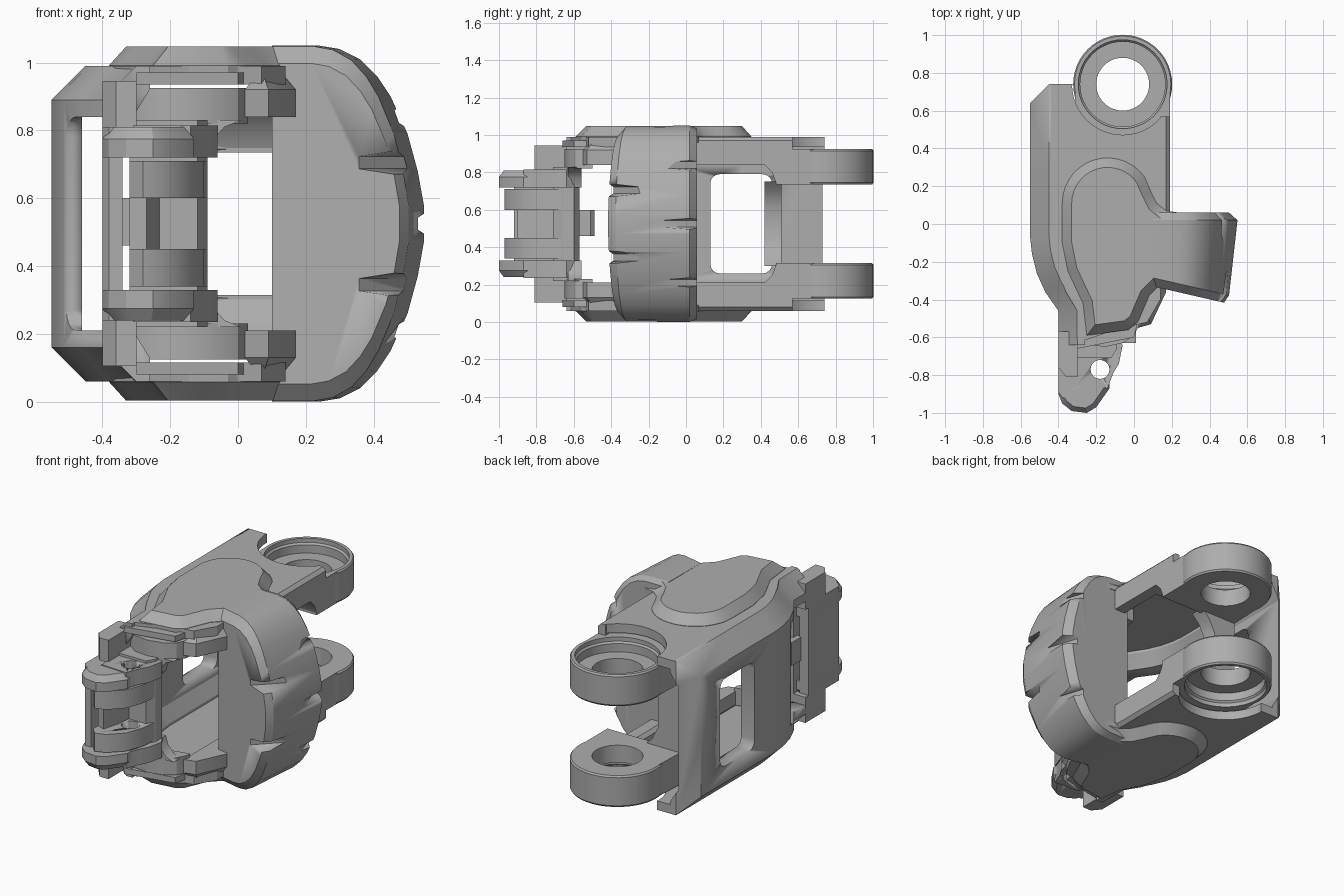
import bpy, bmesh
from math import cos, sin, radians
from mathutils import Vector, Matrix

if "Cube" in bpy.data.objects:
    bpy.data.objects.remove(bpy.data.objects["Cube"])

HEIGHT = 1.05
RING = (-0.06, 0.74)

grey = bpy.data.materials.new("machined grey")
grey.use_nodes = True
grey.diffuse_color = (0.42, 0.42, 0.42, 1)
grey.node_tree.nodes["Principled BSDF"].inputs["Base Color"].default_value = (0.42, 0.42, 0.42, 1)


def finish(bm, name, mirror=False, smooth=28):
    """Turn a bmesh into an object, optionally doubled about mid height."""
    bmesh.ops.recalc_face_normals(bm, faces=bm.faces)
    if mirror:
        copy = bmesh.ops.duplicate(bm, geom=bm.verts[:] + bm.edges[:] + bm.faces[:])["geom"]
        for v in [g for g in copy if isinstance(g, bmesh.types.BMVert)]:
            v.co.z = HEIGHT - v.co.z
        bmesh.ops.reverse_faces(bm, faces=[g for g in copy if isinstance(g, bmesh.types.BMFace)])
    mesh = bpy.data.meshes.new(name)
    bm.to_mesh(mesh)
    bm.free()
    mesh.materials.append(grey)
    ob = bpy.data.objects.new(name, mesh)
    bpy.context.collection.objects.link(ob)
    for o in bpy.context.selected_objects:
        o.select_set(False)
    ob.select_set(True)
    bpy.context.view_layer.objects.active = ob
    bpy.ops.object.shade_smooth_by_angle(angle=radians(smooth))
    return ob


PLACE = {"x": lambda a, b, c: (c, a, b), "y": lambda a, b, c: (a, c, b), "z": lambda a, b, c: (a, b, c)}


def prism(name, pts, lo, hi, axis="z", mirror=True, inset=None):
    """Extrude an outline; inset=(width, rise) adds a sloping rim on top."""
    bm = bmesh.new()
    low = [bm.verts.new(PLACE[axis](a, b, lo)) for a, b in pts]
    high = [bm.verts.new(PLACE[axis](a, b, hi)) for a, b in pts]
    bm.faces.new(low)
    top = bm.faces.new(high)
    for i in range(len(pts)):
        j = (i + 1) % len(pts)
        bm.faces.new((low[i], low[j], high[j], high[i]))
    bmesh.ops.recalc_face_normals(bm, faces=bm.faces)
    if inset:
        bmesh.ops.inset_region(bm, faces=[top], thickness=inset[0], use_even_offset=True)
        for v in top.verts:
            v.co.z += inset[1]
    return finish(bm, name, mirror)


def loft(name, sections, smooth=28):
    """Skin closed loops of equal length and cap both ends."""
    bm = bmesh.new()
    loops = [[bm.verts.new(p) for p in s] for s in sections]
    n = len(loops[0])
    for a, b in zip(loops, loops[1:]):
        for i in range(n):
            bm.faces.new((a[i], a[(i + 1) % n], b[(i + 1) % n], b[i]))
    bm.faces.new(loops[0])
    bm.faces.new(loops[-1])
    return finish(bm, name, smooth=smooth)


def arc(c, r, a0, a1, n):
    return [(c[0] + r * cos(radians(a0 + (a1 - a0) * i / n)),
             c[1] + r * sin(radians(a0 + (a1 - a0) * i / n))) for i in range(n + 1)]


def cut(target, cutter):
    mod = target.modifiers.new("cut", "BOOLEAN")
    mod.operation, mod.solver, mod.object = "DIFFERENCE", "EXACT", cutter
    bpy.context.view_layer.objects.active = target
    bpy.ops.object.modifier_apply(modifier=mod.name)
    bpy.data.objects.remove(cutter)


def window(y0, y1, z0, z1, r, x0=-0.7):
    """Round-cornered cutter through the side wall, from x0 inwards."""
    pts = []
    for y, z, a in ((y1 - r, z1 - r, 0), (y0 + r, z1 - r, 90), (y0 + r, z0 + r, 180), (y1 - r, z0 + r, 270)):
        pts += arc((y, z), r, a, a + 90, 4)
    return prism("window_cutter", pts, x0, -0.25, "x", mirror=False)


# Upper and lower plates, notched around the rings
prism("body_plates",
      [(-0.44, 0.74), (-0.325, 0.74)] + arc(RING, 0.268, 182, 318, 20)
      + [(0.14, 0.57), (0.14, -0.4), (0.07, -0.52), (-0.1, -0.56), (-0.3, -0.63),
         (-0.3, -0.46), (-0.36, -0.36), (-0.42, -0.2), (-0.44, -0.05)], 0.935, 0.99)

# Chamfered rails along the open side and at the front corner
prism("side_rails", [(0.1, 0.99), (0.17, 0.99), (0.19, 0.97), (0.19, 0.84), (0.12, 0.84), (0.1, 0.86)],
      0, 0.46, "y")
prism("rail_tips", [(0.14, 0.99), (0.17, 0.99), (0.19, 0.97), (0.19, 0.84), (0.14, 0.84)], 0.44, 0.57, "y")
prism("front_rails", [(0.02, -0.55), (0.09, -0.53), (0.17, -0.36), (0.17, 0.02), (0.02, 0.02)],
      0.84, 0.92, inset=(0.05, 0.06))

# Closed side wall swept along its curved plan
path = [Vector(p) for p in ((-0.55, 0.74), (-0.55, 0.3), (-0.55, -0.07), (-0.54, -0.16), (-0.515, -0.26),
                            (-0.47, -0.36), (-0.4, -0.46), (-0.4, -0.64))]
section = [(0, 0.525), (0, 0.89), (0.1, 0.99), (0.14, 0.99), (0.14, 0.92), (0.09, 0.84)]
section += [(d, HEIGHT - z) for d, z in section[:0:-1]]
rings = []
for i, p in enumerate(path):
    t = (path[min(i + 1, len(path) - 1)] - path[max(i - 1, 0)]).normalized()
    rings.append([(p.x - t.y * d, p.y + t.x * d, z) for d, z in section])
wall = loft("side_wall", rings)
cut(wall, window(0.13, 0.46, 0.26, 0.79, 0.05))
cut(wall, window(-0.8, -0.28, 0.21, 0.84, 0.06))
cut(wall, window(-0.8, 0.04, 0.21, 0.84, 0.06, -0.46))
cut(wall, prism("corner_cutter", [(-0.6, 0.59), (-0.4, 0.79), (-0.6, 0.79)], -0.1, 1.2, mirror=False))

# Bearing rings with stepped seats
profile = [(0.14, 0.735), (0.255, 0.735), (0.262, 0.745), (0.262, 0.915), (0.255, 0.925),
           (0.235, 0.925), (0.235, 0.9), (0.225, 0.89), (0.225, 0.84), (0.14, 0.84)]
bm = bmesh.new()
loops = [[bm.verts.new((*p, z)) for p in arc(RING, r, 0, 360, 48)[:-1]] for r, z in profile]
for k, a in enumerate(loops):
    b = loops[(k + 1) % len(loops)]
    for i in range(48):
        j = (i + 1) % 48
        bm.faces.new((a[i], a[j], b[j], b[i]))
finish(bm, "bearing_rings", True)

# Arms joining the rings to the body, and the web between them
prism("ring_arms", arc(RING, 0.25, 183, 357, 24) + [(0.19, 0.48), (-0.32, 0.48)], 0.735, 0.925)
prism("arm_roots", [(0.34, 0.84), (0.42, 0.84), (0.46, 0.8), (0.485, 0.735), (0.485, 0.925), (0.34, 0.925)],
      -0.32, 0.19, "x")
half_web = [(-0.32, 0.75), (-0.08, 0.75), (-0.13, 0.7), (-0.17, 0.62)]
prism("arm_web", half_web + [(x, HEIGHT - z) for x, z in half_web[::-1]], 0.42, 0.51, "y", mirror=False)

# Raised cover plates with sloping rims
prism("cover_plates",
      arc((-0.14, 0.11), 0.24, 180, 35, 14)
      + [(0.09, 0.17), (0.12, 0.11), (0.17, 0.07), (0.24, 0.06), (0.28, 0.06), (0.28, -0.36),
         (0.13, -0.33), (0.08, -0.38), (0.02, -0.52), (-0.03, -0.56), (-0.25, -0.59),
         (-0.27, -0.42), (-0.35, -0.25), (-0.38, -0.1)], 0.96, 0.992, inset=(0.05, 0.055))

# Rounded outer pad
half = [(0.1, 1.05), (0.24, 1.05), (0.3, 1.04), (0.36, 1.01), (0.41, 0.96),
        (0.45, 0.9), (0.5, 0.79), (0.53, 0.68), (0.548, 0.58)]
outline = half + [(x, HEIGHT - z) for x, z in half[::-1]]
sections = []
for y, sx, sz, slope in ((-0.33, 0.84, 0.9, 0.23), (-0.285, 0.9, 0.995, 0.23),
                         (0.02, 1, 1, 0), (0.06, 0.9, 0.97, 0)):
    row = []
    for x, z in outline:
        nx = 0.1 + (x - 0.1) * sx
        row.append((nx, y - slope * (nx - 0.1), HEIGHT / 2 + (z - HEIGHT / 2) * sz))
    sections.append(row)
pad = loft("outer_pad", sections, 20)

# Grip notches across the pad's front and back edges
bm = bmesh.new()
notches = [(0.43, -0.315, z, -45) for z in (0.705, 0.345)]
notches += [(0.46, -0.05, 0.84, 18), (0.505, -0.05, 0.525, 18), (0.46, -0.05, 0.21, 18)]
for x, y, z, angle in notches:
    m = (Matrix.Translation((x, y, z)) @ Matrix.Rotation(radians(angle), 4, "Z")
         @ Matrix.Translation((0.1, 0, 0)) @ Matrix.Diagonal((0.2, 0.34, 0.036, 1)))
    made = bmesh.ops.create_cube(bm, size=1, matrix=m)["verts"]
    # flare the outside of each notch
    turn = Vector((cos(radians(angle)), sin(radians(angle)), 0))
    for v in made:
        if (v.co - Vector((x, y, z))).dot(turn) > 0.1:
            v.co.z = z + (v.co.z - z) * 3
cut(pad, finish(bm, "notch_cutter"))

# Front hinge: flat tabs, rounded tips, inner knuckles and pin hole
tabs = prism("hinge_tabs", [(-0.31, -0.58), (-0.31, -0.86), (-0.14, -0.87), (-0.11, -0.79), (-0.08, -0.74),
                            (-0.06, -0.64), (-0.1, -0.58)], 0.72, 0.815)
tips = prism("hinge_tips", [(-0.4, -0.6), (-0.4, -0.9), (-0.38, -0.95), (-0.33, -0.99), (-0.25, -1),
                            (-0.2, -0.97), (-0.13, -0.87), (-0.13, -0.8), (-0.3, -0.6)],
             0.72, 0.775, inset=(0.025, 0.035))
knuckles = prism("hinge_knuckles", [(-0.32, -0.62), (-0.32, -0.93), (-0.28, -0.97), (-0.22, -0.95),
                                    (-0.14, -0.87), (-0.1, -0.76), (-0.09, -0.62)], 0.6, 0.71)
for part in (tabs, tips, knuckles):
    cut(part, prism("pin_cutter", arc((-0.18, -0.77), 0.05, 0, 360, 24)[:-1], -0.1, 1.2, mirror=False))

# Hinge column with flared ends, side cheek, flanges to the body and rear stop
prism("hinge_column", [(-0.32, -0.71), (-0.12, -0.71), (-0.09, -0.66), (-0.09, -0.6), (-0.13, -0.57),
                       (-0.32, -0.57)], 0.22, 0.83, mirror=False)
prism("column_flares", [(-0.25, 0.72), (-0.09, 0.72), (-0.075, 0.77), (-0.04, 0.81), (0.01, 0.83), (-0.25, 0.83)],
      -0.63, -0.56, "y")
prism("hinge_core", [(-0.32, -0.7), (-0.32, -0.88), (-0.27, -0.9), (-0.25, -0.82), (-0.23, -0.7)],
      0.45, 0.6, mirror=False)
prism("hinge_cheek", [(-0.4, -0.6), (-0.4, -0.89), (-0.38, -0.92), (-0.34, -0.92), (-0.34, -0.6)],
      0.24, 0.81, mirror=False)
prism("hinge_flanges", [(-0.4, -0.57), (-0.4, -0.76), (-0.36, -0.81), (-0.3, -0.81), (-0.3, -0.57)],
      0.79, 0.945)
prism("front_crossbars", [(-0.3, -0.6), (-0.24, -0.64), (-0.15, -0.65), (-0.06, -0.63), (0, -0.59),
                          (0.03, -0.53), (0.03, -0.5), (-0.1, -0.53), (-0.3, -0.54)], 0.82, 0.925)
prism("front_lips", [(-0.3, -0.66), (-0.2, -0.64), (0, -0.6), (0.02, -0.52), (-0.3, -0.55)], 0.935, 0.97)
prism("rear_stop", [(-0.35, -0.61), (-0.2, -0.61), (-0.2, -0.51), (-0.22, -0.49), (-0.33, -0.49), (-0.35, -0.51)],
      0.46, 0.6, mirror=False)
